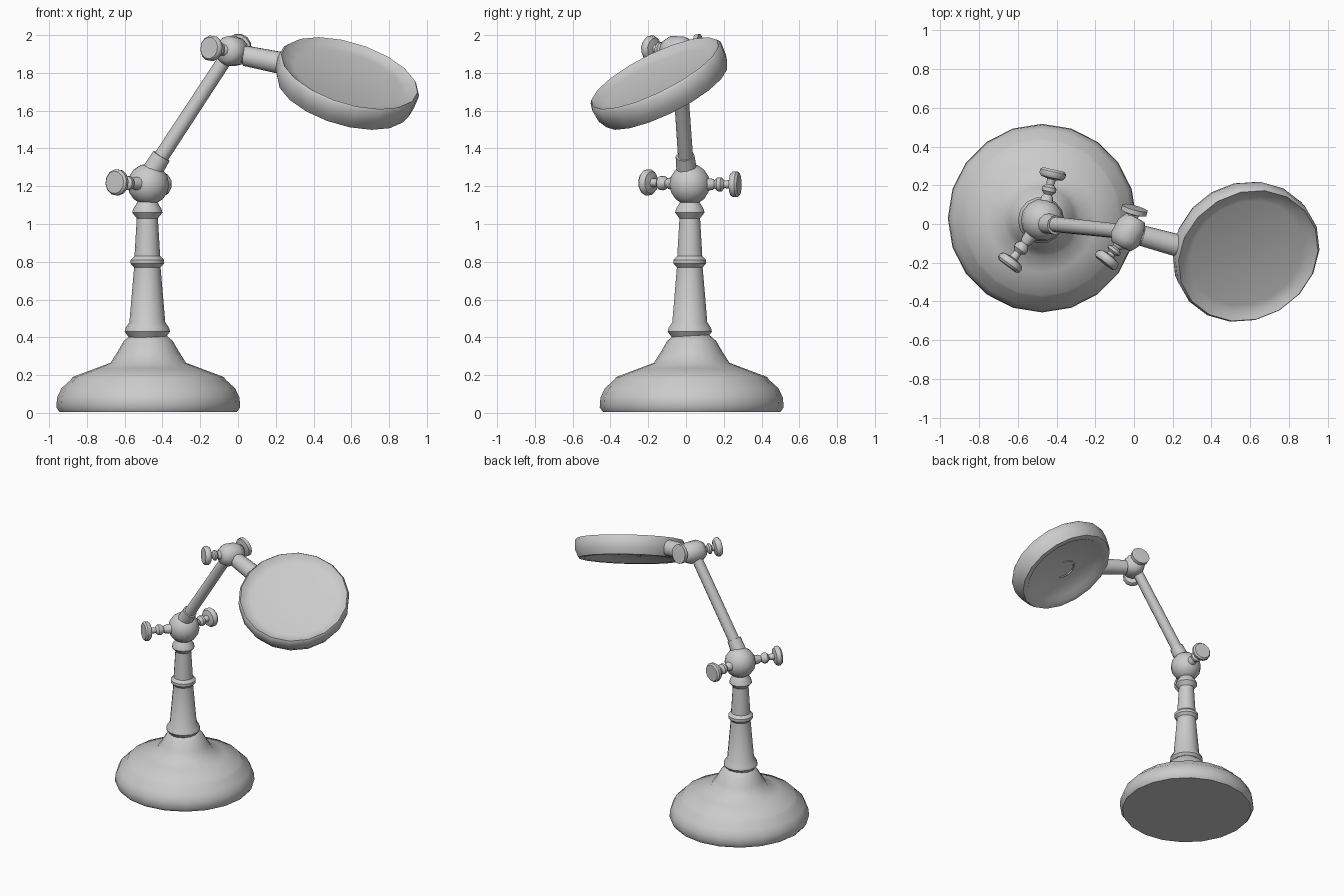
import bpy, bmesh, math
from mathutils import Vector

cube = bpy.data.objects.get("Cube")
if cube:
    bpy.data.objects.remove(cube, do_unlink=True)

grey = bpy.data.materials.new("plain_grey")
grey.use_nodes = True
grey.diffuse_color = (0.6, 0.6, 0.6, 1)
grey.node_tree.nodes["Principled BSDF"].inputs["Base Color"].default_value = (0.6, 0.6, 0.6, 1)


def lathe(name, profile, origin, axis=(0, 0, 1), sides=16, angle=40):
    """Spin (radius, height) pairs around an axis; radius 0 closes an end."""
    rot = Vector((0, 0, 1)).rotation_difference(Vector(axis))
    bm = bmesh.new()
    rings = []
    for r, h in profile:
        n = 1 if r == 0 else sides
        rings.append([bm.verts.new(rot @ Vector((r * math.cos(math.tau * i / sides),
                                                 r * math.sin(math.tau * i / sides), h))
                                   + Vector(origin)) for i in range(n)])
    for a, b in zip(rings, rings[1:]):
        for i in range(sides):
            j = (i + 1) % sides
            if len(a) == 1:
                bm.faces.new((a[0], b[j], b[i]))
            elif len(b) == 1:
                bm.faces.new((a[i], a[j], b[0]))
            else:
                bm.faces.new((a[i], a[j], b[j], b[i]))
    bmesh.ops.recalc_face_normals(bm, faces=bm.faces)
    mesh = bpy.data.meshes.new(name)
    bm.to_mesh(mesh)
    bm.free()
    obj = bpy.data.objects.new(name, mesh)
    bpy.context.collection.objects.link(obj)
    mesh.materials.append(grey)
    bpy.ops.object.select_all(action='DESELECT')
    obj.select_set(True)
    bpy.context.view_layer.objects.active = obj
    bpy.ops.object.shade_smooth_by_angle(angle=math.radians(angle))
    return obj


def rod(name, start, end, r1, r2, sides=12):
    d = Vector(end) - Vector(start)
    return lathe(name, [(0, 0), (r1, 0), (r2, d.length), (0, d.length)], start, d, sides)


def ball(name, centre, r, axis=(0, 0, 1)):
    steps = 8
    prof = [(r * math.sin(math.pi * i / steps), -r * math.cos(math.pi * i / steps))
            for i in range(1, steps)]
    return lathe(name, [(0, -r)] + prof + [(0, r)], centre, axis, 14, 60)


def thumb_screw(name, start, end, head=0.07):
    """Neck, collar and round grip; the grip is centred on the end point."""
    d = Vector(end) - Vector(start)
    n = d.length
    lathe(name, [(0, 0), (0.05, 0), (0.03, n * 0.5), (0.022, n * 0.55), (0.038, n * 0.62),
                 (0.038, n * 0.7), (0.02, n * 0.76), (0.024, n - 0.03), (head * 0.85, n - 0.022),
                 (head, n - 0.008), (head, n + 0.01), (head * 0.85, n + 0.022), (0, n + 0.022)],
          start, d, 12)


# Base and turned column
lathe("base", [(0, 0.01), (0.47, 0.005), (0.487, 0.03), (0.483, 0.08), (0.46, 0.13), (0.41, 0.175),
               (0.40, 0.19), (0.28, 0.235), (0.2, 0.265), (0.165, 0.32), (0.13, 0.38),
               (0.085, 0.42), (0, 0.42)], (-0.475, 0.03, 0), sides=20, angle=50)
lathe("column", [(0, 0.38), (0.09, 0.39), (0.12, 0.43), (0.115, 0.45), (0.095, 0.48), (0.07, 0.77),
                 (0.088, 0.79), (0.088, 0.81), (0.068, 0.83), (0.056, 1.03), (0.08, 1.06),
                 (0.075, 1.08), (0.05, 1.12), (0, 1.12)], (-0.48, 0.02, 0), sides=14)

# Lower joint
hub = Vector((-0.475, 0.02, 1.21))
ball("lower_joint", hub, 0.11)
thumb_screw("lower_front_screw", hub, (-0.64, -0.20, 1.22))
thumb_screw("lower_back_screw", hub, (-0.42, 0.26, 1.21))

# Arm
rod("arm_socket", (-0.46, 0.005, 1.27), (-0.405, -0.005, 1.36), 0.055, 0.05)
rod("arm", (-0.43, 0, 1.32), (-0.05, -0.04, 1.9), 0.04, 0.038)

# Upper joint
joint = Vector((-0.03, -0.045, 1.915))
side = Vector((-0.45, -0.88, 0.03)).normalized()
lathe("upper_joint", [(0, -0.09), (0.055, -0.085), (0.078, -0.04), (0.08, 0.04), (0.055, 0.08),
                      (0, 0.085)], joint, side, 12, 60)
thumb_screw("upper_front_screw", joint, (-0.14, -0.185, 1.93), 0.068)
lathe("upper_back_cap", [(0, 0), (0.035, 0.02), (0.03, 0.1), (0.07, 0.11), (0.07, 0.135),
                         (0, 0.14)], joint, (0.26, 0.95, 0.18), 12)
rod("head_neck", (0.04, -0.06, 1.89), (0.24, -0.115, 1.85), 0.055, 0.06)
rod("neck_pin", joint, (0.08, -0.07, 1.885), 0.045, 0.045)

# Tilted head: a round frame with a shallow dish on each face
centre = Vector((0.572, -0.135, 1.74))
tilt = Vector((0.27, -0.43, 0.86)).normalized()
lathe("head_frame", [(0, 0.04), (0.3, 0.035), (0.345, 0.045), (0.375, 0.068), (0.388, 0.05),
                     (0.383, -0.02), (0.36, -0.068), (0.32, -0.068), (0.29, -0.04), (0, -0.035)],
      centre, tilt, 18, 45)

# Small curved wire under the head
curve = bpy.data.curves.new("under_wire", 'CURVE')
curve.dimensions = '3D'
curve.bevel_depth = 0.006
curve.bevel_resolution = 1
spline = curve.splines.new('POLY')
spline.points.add(8)
u = tilt.orthogonal().normalized()
v = tilt.cross(u)
for i, p in enumerate(spline.points):
    t = math.pi * 1.2 * i / 8
    p.co = (*(centre - tilt * 0.038 + 0.08 * (u * math.cos(t) + v * math.sin(t))), 1)
wire = bpy.data.objects.new("under_wire", curve)
bpy.context.collection.objects.link(wire)
curve.materials.append(grey)
